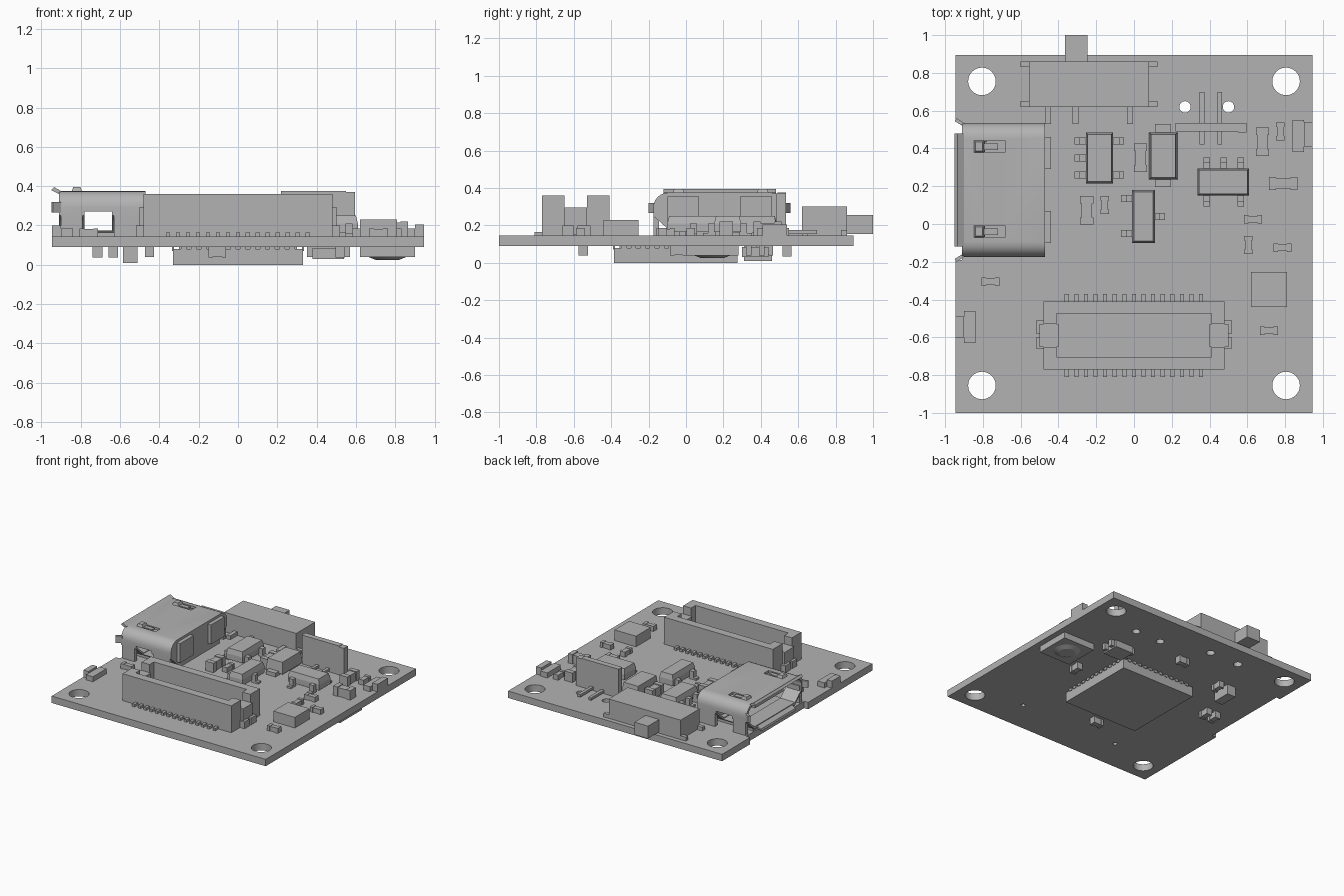
import bpy, bmesh, math
from mathutils import Matrix

cube = bpy.data.objects.get("Cube")
if cube:
    bpy.data.objects.remove(cube, do_unlink=True)

grey = bpy.data.materials.new("plain grey")
grey.use_nodes = True
grey.diffuse_color = (0.45, 0.45, 0.45, 1)
grey.node_tree.nodes["Principled BSDF"].inputs["Base Color"].default_value = (0.45, 0.45, 0.45, 1)

TOP, UNDER = 0.145, 0.09   # upper and lower faces of the board


def finish(name, bm):
    bmesh.ops.recalc_face_normals(bm, faces=bm.faces)
    mesh = bpy.data.meshes.new(name)
    bm.to_mesh(mesh)
    bm.free()
    mesh.materials.append(grey)
    obj = bpy.data.objects.new(name, mesh)
    bpy.context.collection.objects.link(obj)
    return obj


def add_box(bm, x0, x1, y0, y1, z0, z1, taper=0):
    """Box between limits; taper insets the upper face."""
    verts = bmesh.ops.create_cube(bm, size=1)["verts"]
    for v in verts:
        inset = taper if v.co.z > 0 else 0
        v.co.x = x1 - inset if v.co.x > 0 else x0 + inset
        v.co.y = y1 - inset if v.co.y > 0 else y0 + inset
        v.co.z = z1 if v.co.z > 0 else z0


def boxes(name, *limits):
    bm = bmesh.new()
    for lim in limits:
        add_box(bm, *lim)
    return finish(name, bm)


def add_drum(bm, x, y, z0, z1, r, r_top=None):
    bmesh.ops.create_cone(bm, cap_ends=True, segments=32, radius1=r,
                          radius2=r if r_top is None else r_top, depth=z1 - z0,
                          matrix=Matrix.Translation((x, y, (z0 + z1) / 2)))


def prism(name, points, x0, x1):
    """Profile in y and z pushed along x."""
    bm = bmesh.new()
    face = bm.faces.new([bm.verts.new((x0, y, z)) for y, z in points])
    new = bmesh.ops.extrude_face_region(bm, geom=[face])["geom"]
    for v in new:
        if isinstance(v, bmesh.types.BMVert):
            v.co.x = x1
    return finish(name, bm)


def cut(obj, cutter):
    cutter.hide_render = True
    mod = obj.modifiers.new("cut", "BOOLEAN")
    mod.object, mod.operation, mod.solver = cutter, "DIFFERENCE", "EXACT"
    bpy.context.view_layer.objects.active = obj
    bpy.ops.object.modifier_apply(modifier=mod.name)
    bpy.data.objects.remove(cutter, do_unlink=True)


def smooth(obj):
    bpy.ops.object.select_all(action="DESELECT")
    obj.select_set(True)
    bpy.context.view_layer.objects.active = obj
    bpy.ops.object.shade_smooth_by_angle(angle=math.radians(35))


# Board with mounting holes, peg holes and a notch under the socket
board = boxes("board", (-0.945, 0.945, -1, 0.895, UNDER, TOP))
bm = bmesh.new()
for x in (-0.805, 0.805):
    for y in (-0.855, 0.755):
        add_drum(bm, x, y, 0, 0.3, 0.073)
for x, y, r in ((0.5, 0.62, 0.03), (0.27, 0.62, 0.03), (-0.12, 0.73, 0.032),
                (-0.38, 0.73, 0.032), (0.44, -0.74, 0.016), (-0.44, -0.74, 0.016)):
    add_drum(bm, x, y, 0, 0.3, r)
add_box(bm, -1.1, -0.91, -0.19, 0.54, 0, 0.3)
cut(board, finish("hole_cutter", bm))
smooth(board)

# Metal socket shell: rounded upper edges, sloped lower sides
MID, HALF = 0.18, 0.355


def shell_profile(t):
    half = [(HALF - 0.1, 0.16 + t)]
    half += [(HALF - 0.03 - t, 0.225), (HALF - t, 0.25)]
    for i in range(7):
        a = i * math.pi / 12
        r = 0.08 - t
        half.append((HALF - 0.08 + r * math.cos(a), 0.295 + r * math.sin(a)))
    return [(MID + y, z) for y, z in half] + [(MID - y, z) for y, z in reversed(half)]


shell = prism("socket_shell", shell_profile(0), -0.91, -0.47)
cut(shell, prism("socket_cavity", shell_profile(0.02), -1.1, -0.6))
cut(shell, boxes("socket_windows", (-0.78, -0.64, -0.4, 0.8, 0.175, 0.27),
                 *[(-0.8, -0.68, y - 0.03, y + 0.03, 0.34, 0.42) for y in (-0.04, 0.41)]))
smooth(shell)
boxes("socket_tongue", (-0.86, -0.59, 0.0, 0.36, 0.285, 0.32))
boxes("socket_base", (-0.9, -0.47, -0.08, 0.44, TOP, 0.17))
boxes("socket_rear_tabs", (-0.48, -0.44, 0.29, 0.46, 0.2, 0.355),
      (-0.48, -0.44, -0.1, 0.07, 0.2, 0.355))
legs = []
for y in (-0.175, 0.505):
    legs += [(-0.9, -0.79, y, y + 0.03, 0.11, 0.28), (-0.63, -0.48, y, y + 0.03, TOP, 0.28)]
boxes("socket_legs", *legs)
for y in (-0.04, 0.41):
    bm = bmesh.new()
    add_box(bm, -0.8, -0.72, y - 0.017, y + 0.017, 0.36, 0.375)
    add_box(bm, -0.85, -0.79, y - 0.035, y + 0.035, 0.365, 0.395, 0.012)
    finish("socket_spring", bm)


# Flared lips round the socket mouth
def lip(name, points, y0, y1):
    bm = bmesh.new()
    face = bm.faces.new([bm.verts.new((x, y0, z)) for x, z in points])
    for v in bmesh.ops.extrude_face_region(bm, geom=[face])["geom"]:
        if isinstance(v, bmesh.types.BMVert):
            v.co.y = y1
    finish(name, bm)


lip("upper_lip", [(-0.9, 0.375), (-0.935, 0.395), (-0.95, 0.38), (-0.9, 0.355)], -0.12, 0.48)
lip("lower_lip", [(-0.9, 0.18), (-0.94, 0.155), (-0.945, 0.14), (-0.9, 0.16)], -0.04, 0.4)
for side in (-1, 1):
    bm = bmesh.new()
    flat = [(-0.9, HALF), (-0.94, HALF + 0.025), (-0.95, HALF + 0.01), (-0.9, HALF - 0.02)]
    face = bm.faces.new([bm.verts.new((x, MID + side * y, 0.265)) for x, y in flat])
    for v in bmesh.ops.extrude_face_region(bm, geom=[face])["geom"]:
        if isinstance(v, bmesh.types.BMVert):
            v.co.z = 0.32
    finish("side_lip", bm)

# Long board connector: floor, two tall walls, stepped ends, pins
parts = [(-0.48, 0.48, -0.77, -0.41, TOP, 0.2)]
for y0, y1 in ((-0.77, -0.705), (-0.475, -0.41)):
    parts.append((-0.48, 0.48, y0, y1, 0.2, 0.36))
for s in (-1, 1):
    def span(a, b):
        return (min(s * a, s * b), max(s * a, s * b))
    parts += [(*span(0.41, 0.48), -0.705, -0.65, 0.2, 0.36),
              (*span(0.41, 0.48), -0.53, -0.475, 0.2, 0.36),
              (*span(0.4, 0.5), -0.65, -0.53, 0.15, 0.295),
              (*span(0.48, 0.52), -0.66, -0.6, TOP, 0.2),
              (*span(0.48, 0.52), -0.58, -0.51, TOP, 0.2)]
boxes("long_connector", *parts)
pins = []
for i in range(15):
    x = -0.356 + i * 0.0508
    for y in (-0.81, -0.42):
        pins.append((x - 0.011, x + 0.011, y, y + 0.05, TOP, 0.165))
boxes("long_connector_pins", *pins)

# Slide switch
boxes("switch_body", (-0.555, 0.08, 0.62, 0.86, TOP, 0.3))
boxes("switch_slider", (-0.365, -0.245, 0.85, 1.0, 0.155, 0.255))
tabs = [(x, x + 0.055, y, y + 0.03, TOP, 0.175) for x in (-0.6, 0.07) for y in (0.62, 0.83)]
tabs += [(x - 0.016, x + 0.016, 0.53, 0.63, TOP, 0.175) for x in (-0.455, -0.31, -0.02)]
boxes("switch_tabs", *tabs)

# Battery connector, open at the back
battery = boxes("battery_connector", (0.22, 0.595, 0.53, 0.885, TOP, 0.415))
cut(battery, boxes("battery_cavity", (0.265, 0.55, 0.59, 1.0, 0.2, 0.375),
                   (0.32, 0.36, 0.75, 1.0, 0.17, 0.25), (0.46, 0.5, 0.75, 1.0, 0.17, 0.25)))
boxes("battery_connector_front", (0.22, 0.55, 0.49, 0.535, TOP, 0.375),
      (0.55, 0.595, 0.485, 0.535, TOP, 0.37))
boxes("battery_pins", *[(x - 0.012, x + 0.012, 0.42, 0.7, TOP + 0.01, 0.175) for x in (0.36, 0.455)])


# Small chips with bent legs: (x, y, direction) of each leg tip
def leaded_chip(name, x0, x1, y0, y1, tips):
    boxes(name, (x0, x1, y0, y1, 0.165, 0.21), (x0, x1, y0, y1, 0.21, 0.25, 0.01))
    w, legs = 0.018, []
    for x, y, dx, dy in tips:
        for reach, z0, z1 in ((0.06, TOP, 0.16), (0.035, TOP, 0.21)):
            off = 0.06 - reach
            ax, bx = sorted((x - dx * off, x - dx * 0.065))
            ay, by = sorted((y - dy * off, y - dy * 0.065))
            px, py = (0, w) if dx else (w, 0)
            legs.append((ax - px, bx + px, ay - py, by + py, z0, z1))
    boxes(name + "_legs", *legs)


leaded_chip("five_leg_chip", -0.255, -0.11, 0.215, 0.485,
            [(-0.315, y, -1, 0) for y in (0.44, 0.35, 0.26)] + [(-0.052, y, 1, 0) for y in (0.44, 0.26)])
leaded_chip("three_leg_chip", -0.01, 0.11, -0.1, 0.18,
            [(-0.068, 0.135, -1, 0), (-0.068, -0.05, -1, 0), (0.163, 0.04, 1, 0)])
leaded_chip("regulator_chip", 0.335, 0.61, 0.15, 0.295,
            [(x, 0.352, 0, 1) for x in (0.385, 0.475, 0.565)] + [(x, 0.092, 0, -1) for x in (0.385, 0.565)])
boxes("diode", (0.08, 0.23, 0.235, 0.485, 0.16, 0.25, 0.01), (0.11, 0.195, 0.195, 0.53, TOP, 0.175))


# Tiny end-capped parts
def passive(x, y, length, width, along_y, height=0.06, base=TOP, up=1):
    cap, parts = length * 0.25, []
    for a, b, w, h in ((-length / 2, -length / 2 + cap, width, height),
                       (length / 2 - cap, length / 2, width, height),
                       (-length / 2 + cap, length / 2 - cap, width * 0.8, height * 0.92)):
        z0, z1 = sorted((base, base + up * h))
        if along_y:
            parts.append((x - w / 2, x + w / 2, y + a, y + b, z0, z1))
        else:
            parts.append((x + a, x + b, y - w / 2, y + w / 2, z0, z1))
    boxes("passive_part", *parts)


for x, y, along_y in ((0.035, 0.35, True), (-0.25, 0.072, True), (0.68, 0.435, True), (0.79, 0.215, False)):
    passive(x, y, 0.15, 0.07, along_y, 0.075)
for x, y, along_y in ((-0.155, 0.1, True), (0.775, 0.49, True), (0.605, -0.11, True), (0.63, 0.025, False),
                      (0.785, -0.125, False), (0.715, -0.565, False), (-0.76, -0.305, False)):
    passive(x, y, 0.095, 0.045, along_y, 0.04)

# Side-facing lamps and the square sensor
boxes("lamp_left", (-0.9, -0.84, -0.63, -0.46, TOP, 0.185), (-0.945, -0.9, -0.6, -0.49, TOP, 0.2))
boxes("lamp_right", (0.84, 0.9, 0.38, 0.55, TOP, 0.185), (0.9, 0.945, 0.41, 0.54, TOP, 0.205))
boxes("square_sensor", (0.62, 0.81, -0.44, -0.255, TOP, 0.23))

# Underside: main module with edge pads
boxes("main_module", (-0.33, 0.33, -0.385, 0.275, 0, 0.08))
pads = []
for i in range(12):
    t = -0.275 + i * 0.05
    for s in (-0.335, 0.325):
        pads.append((t - 0.014, t + 0.014, s - 0.055, s - 0.045, 0.07, UNDER))
        pads.append((s, s + 0.01, t - 0.069, t - 0.041, 0.07, UNDER))
boxes("module_pads", *pads, (-0.3, 0.3, -0.355, 0.245, 0.075, UNDER))

# Underside: sounder with a shallow round dish, chips and small parts
bm = bmesh.new()
add_box(bm, 0.62, 0.9, 0.0, 0.28, 0.04, UNDER)
add_drum(bm, 0.76, 0.14, 0.025, 0.041, 0.06, 0.1)
finish("sounder", bm)
boxes("under_chip", (0.38, 0.54, 0.3, 0.44, 0.03, 0.085), (0.35, 0.57, 0.32, 0.35, 0.04, UNDER),
      (0.35, 0.57, 0.39, 0.42, 0.04, UNDER))
boxes("under_block", (-0.585, -0.51, 0.31, 0.46, 0.01, UNDER))
passive(-0.45, 0.42, 0.09, 0.045, True, 0.05, UNDER, -1)
for x, y, along_y in ((0.52, -0.04, True), (-0.715, 0.06, True), (-0.635, 0.06, True),
                      (-0.01, 0.54, False), (-0.105, -0.55, False)):
    passive(x, y, 0.09, 0.05, along_y, 0.052 if y < 0.5 else 0.055, UNDER, -1)
